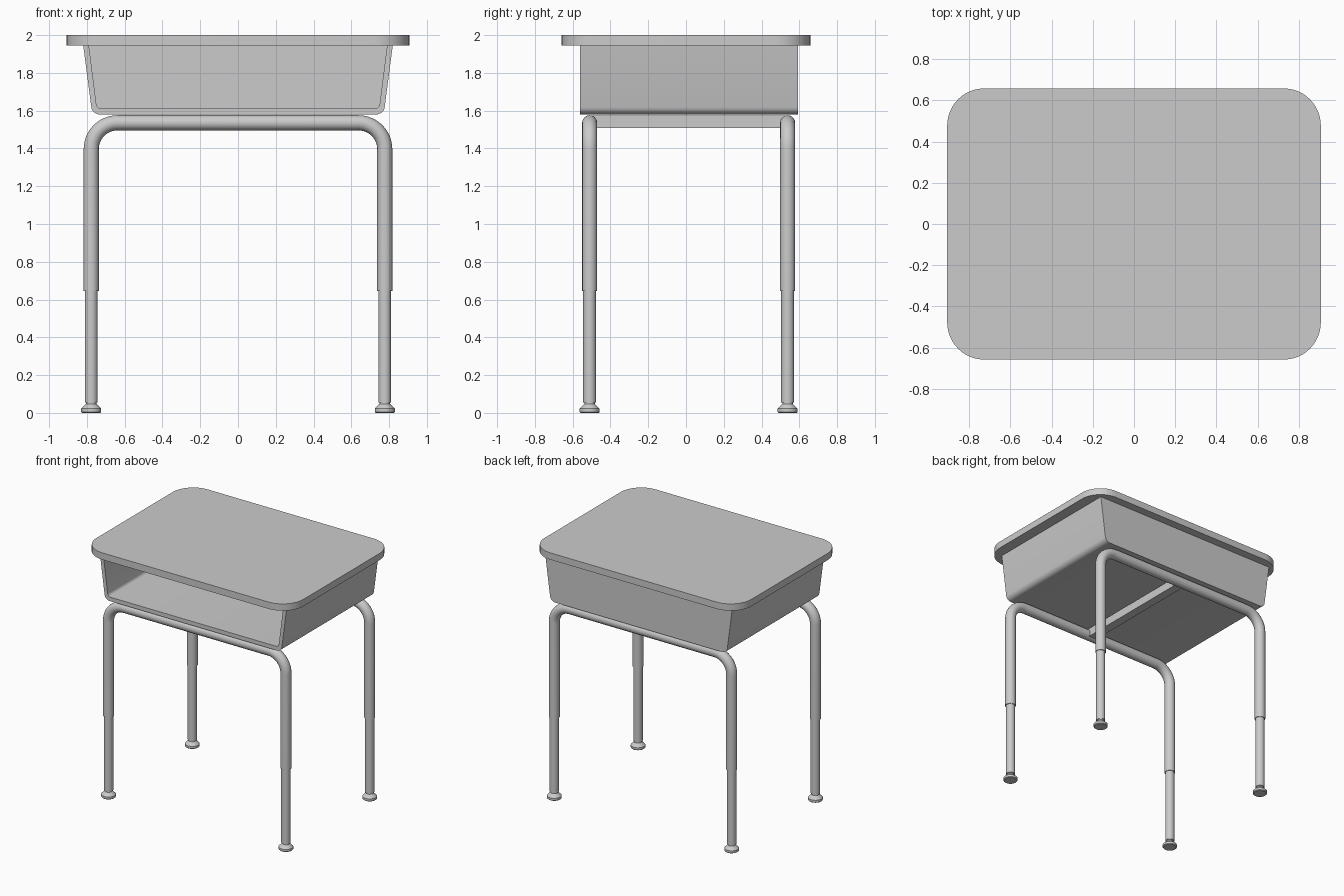
import bpy, bmesh, math

if "Cube" in bpy.data.objects:
    bpy.data.objects.remove(bpy.data.objects["Cube"])

LEG_X = 0.777
LEG_YS = {"front": -0.51, "back": 0.538}


def finish(obj, angle=35):
    bpy.ops.object.select_all(action='DESELECT')
    obj.select_set(True)
    bpy.context.view_layer.objects.active = obj
    bpy.ops.object.shade_smooth_by_angle(angle=math.radians(angle))


def mesh_object(name, bm):
    bmesh.ops.recalc_face_normals(bm, faces=bm.faces)
    me = bpy.data.meshes.new(name)
    bm.to_mesh(me)
    bm.free()
    obj = bpy.data.objects.new(name, me)
    bpy.context.collection.objects.link(obj)
    finish(obj)
    return obj


def arc(cx, cy, r, a0, a1, n):
    return [(cx + r * math.cos(math.radians(a0 + (a1 - a0) * i / n)),
             cy + r * math.sin(math.radians(a0 + (a1 - a0) * i / n))) for i in range(n + 1)]


def lathe(name, profile, x, y, n=32):
    bm = bmesh.new()
    rings = [[bm.verts.new((x + r * math.cos(2 * math.pi * i / n),
                            y + r * math.sin(2 * math.pi * i / n), z)) for i in range(n)]
             for r, z in profile]
    for a, b in zip(rings, rings[1:]):
        for i in range(n):
            j = (i + 1) % n
            bm.faces.new((a[i], a[j], b[j], b[i]))
    bm.faces.new(rings[0])
    bm.faces.new(rings[-1])
    return mesh_object(name, bm)


# Desktop: rounded rectangle slab
hx, hy, rad = 0.907, 0.658, 0.18
outline = []
for sx, sy, a in ((1, 1, 0), (-1, 1, 90), (-1, -1, 180), (1, -1, 270)):
    outline += arc(sx * (hx - rad), sy * (hy - rad), rad, a, a + 90, 12)
bm = bmesh.new()
face = bm.faces.new([bm.verts.new((x, y, 1.946)) for x, y in outline])
top = bmesh.ops.extrude_face_region(bm, geom=[face], use_keep_orig=True)
bmesh.ops.translate(bm, vec=(0, 0, 0.054),
                    verts=[v for v in top["geom"] if isinstance(v, bmesh.types.BMVert)])
mesh_object("desktop", bm)


# Book box: tapered tray with an open front
def tray_profile(x_top, x_bottom, z_bottom, r):
    right = [(x_top, 1.95)] + arc(x_bottom - r, z_bottom + r, r, -8, -90, 6)
    return right + [(-x, z) for x, z in reversed(right)]


outer = tray_profile(0.82, 0.777, 1.58, 0.045)
inner = tray_profile(0.79, 0.75, 1.612, 0.025)
bm = bmesh.new()
rings = [[bm.verts.new((x, y, z)) for x, z in prof]
         for prof, y in ((outer, 0.592), (outer, -0.56), (inner, -0.56), (inner, 0.562))]
for a, b in zip(rings, rings[1:]):
    for i in range(len(a) - 1):
        bm.faces.new((a[i], a[i + 1], b[i + 1], b[i]))
back, inner_back = bm.faces.new(rings[0]), bm.faces.new(rings[3])
o0, o1, i1, i0 = rings
for quad in ((o0[0], o1[0], i1[0], i0[0]), (o0[-1], o1[-1], i1[-1], i0[-1]),
             (o0[0], o0[-1], i0[-1], i0[0])):
    bm.faces.new(quad)
mesh_object("book_box", bm)

# Bent tube frames, telescoping lower legs and feet
z_top, bend = 1.536, 0.14
half = [(LEG_X, 0.645)] + arc(LEG_X - bend, z_top - bend, bend, 0, 90, 12)
path = half + [(-x, z) for x, z in reversed(half)]
for side, y in LEG_YS.items():
    cu = bpy.data.curves.new(side + "_leg_frame", 'CURVE')
    cu.dimensions = '3D'
    cu.bevel_depth = 0.04
    cu.bevel_resolution = 6
    cu.use_fill_caps = True
    sp = cu.splines.new('POLY')
    sp.points.add(len(path) - 1)
    for p, (x, z) in zip(sp.points, path):
        p.co = (x, y, z, 1)
    obj = bpy.data.objects.new(side + "_leg_frame", cu)
    bpy.context.collection.objects.link(obj)
    bpy.ops.object.select_all(action='DESELECT')
    obj.select_set(True)
    bpy.context.view_layer.objects.active = obj
    bpy.ops.object.convert(target='MESH')
    finish(bpy.context.view_layer.objects.active)

    for label, s in (("left", -1), ("right", 1)):
        lathe(f"{side}_{label}_lower_leg", [(0.034, 0.055), (0.034, 0.66)], s * LEG_X, y)
        lathe(f"{side}_{label}_foot",
              [(0.048, 0), (0.053, 0.005), (0.053, 0.022), (0.047, 0.028), (0.028, 0.047), (0.028, 0.06)],
              s * LEG_X, y)

# Cross beam joining the two frames
bm = bmesh.new()
bmesh.ops.create_cube(bm, size=1)
y0, y1 = LEG_YS["front"], LEG_YS["back"]
bmesh.ops.scale(bm, vec=(0.07, y1 - y0, 0.066), verts=bm.verts)
bmesh.ops.translate(bm, vec=(0, (y0 + y1) / 2, 1.541), verts=bm.verts)
mesh_object("cross_beam", bm)
